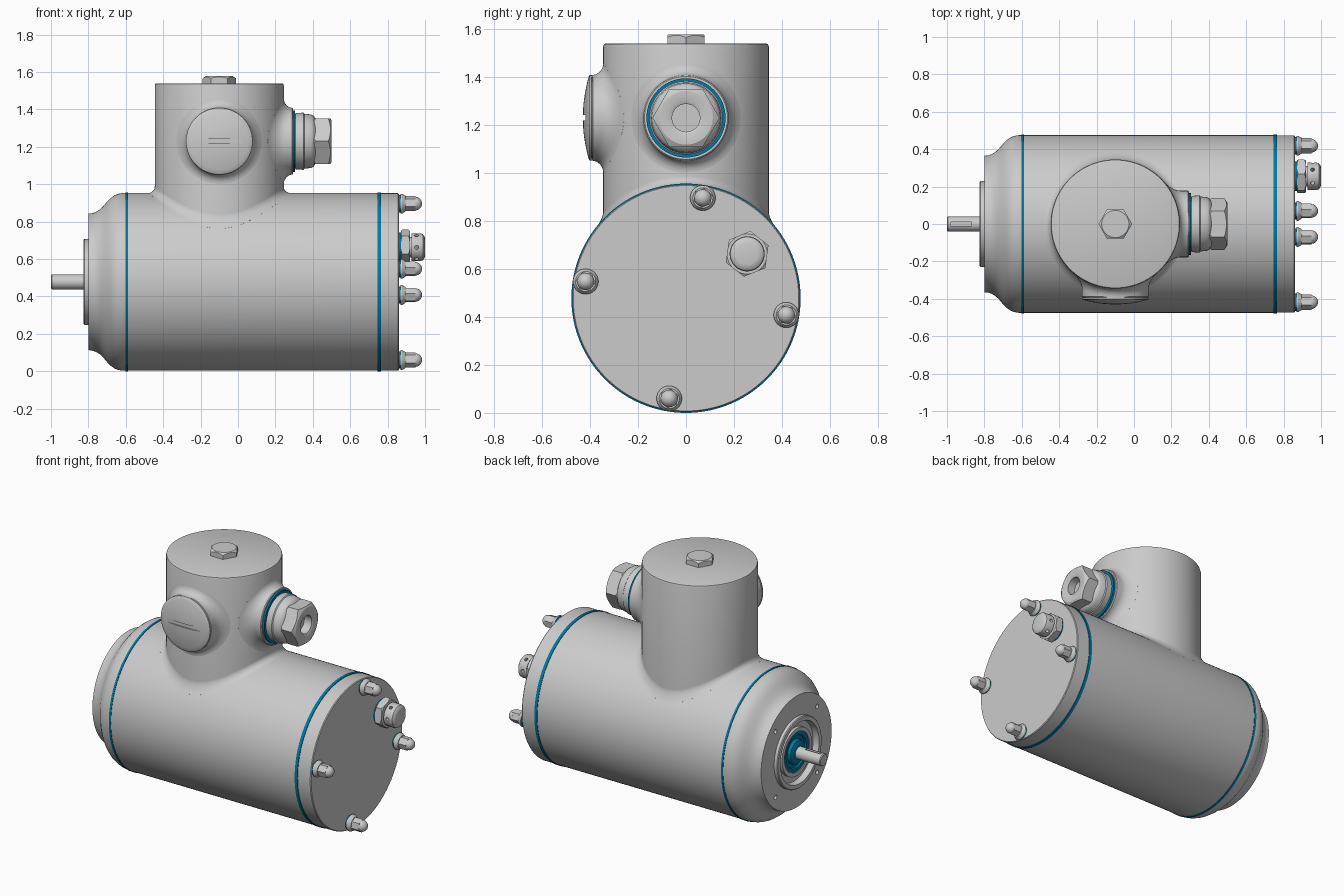
import bpy, bmesh
from math import sin, cos, pi, sqrt, radians
from mathutils import Matrix, Vector

if "Cube" in bpy.data.objects:
    bpy.data.objects.remove(bpy.data.objects["Cube"])

CZ = 0.478                      # height of the motor axis
TX, BZ, TR = -0.1, 1.23, 0.345  # tower x, boss height, tower radius

blue = bpy.data.materials.new("seal_blue")
blue.diffuse_color = (0.0, 0.19, 0.36, 1)
blue.use_nodes = True
blue.node_tree.nodes["Principled BSDF"].inputs["Base Color"].default_value = blue.diffuse_color


def frame(u, v, w, origin):
    m = Matrix((u, v, w)).transposed().to_4x4()
    m.translation = Vector(origin)
    return m


def along_x(x=0, y=0, z=CZ):
    return frame((0, 1, 0), (0, 0, 1), (1, 0, 0), (x, y, z))


def along_front(x, y, z):
    return frame((1, 0, 0), (0, 0, 1), (0, -1, 0), (x, y, z))


def loft(name, rings, m, seg=64, phase=0.0, R=None, mat=None, closed=False):
    """Turn rings (height, radius) about the local w axis. A third value True
    measures the height from a cylinder of radius R lying along local v."""
    bm = bmesh.new()
    loops = []
    for ring in rings:
        h, r = ring[:2]
        if r == 0:
            loops.append([bm.verts.new(m @ Vector((0, 0, h)))])
            continue
        loop = []
        for i in range(seg):
            a = phase + 2 * pi * i / seg
            u, v = r * cos(a), r * sin(a)
            w = h + (sqrt(R * R - u * u) if len(ring) > 2 else 0)
            loop.append(bm.verts.new(m @ Vector((u, v, w))))
        loops.append(loop)
    pairs = list(zip(loops, loops[1:]))
    if closed:
        pairs.append((loops[-1], loops[0]))
    for a, b in pairs:
        for i in range(seg):
            j = (i + 1) % seg
            if len(a) == 1:
                bm.faces.new((a[0], b[i], b[j]))
            elif len(b) == 1:
                bm.faces.new((a[i], a[j], b[0]))
            else:
                bm.faces.new((a[i], a[j], b[j], b[i]))
    bmesh.ops.recalc_face_normals(bm, faces=bm.faces)
    me = bpy.data.meshes.new(name)
    bm.to_mesh(me)
    bm.free()
    ob = bpy.data.objects.new(name, me)
    bpy.context.collection.objects.link(ob)
    if mat:
        me.materials.append(mat)
    return ob


def prism(name, w0, w1, r, m, seg=32, phase=0.0):
    return loft(name, [(w0, 0), (w0, r), (w1, r), (w1, 0)], m, seg, phase)


def tube(name, w0, w1, r0, r1, m, mat=None, seg=64):
    return loft(name, [(w0, r0), (w0, r1), (w1, r1), (w1, r0)], m, seg, mat=mat, closed=True)


def combine(ob, tool, op='DIFFERENCE'):
    mod = ob.modifiers.new("cut", 'BOOLEAN')
    mod.operation, mod.object, mod.solver = op, tool, 'EXACT'
    bpy.context.view_layer.objects.active = ob
    bpy.ops.object.modifier_apply(modifier=mod.name)
    bpy.data.objects.remove(tool)


def branch(name, R, r, f, top, m, seg=96):
    """Pipe branch with a fillet of size f where it meets a cylinder R."""
    rings = [(0, 0), (-0.012, r + f, True)]
    for i in range(9):
        a = pi / 2 * (1 - i / 8)
        rings.append((f * (1 - sin(a)), r + f * (1 - cos(a)), True))
    return loft(name, rings + top, m, seg, R=R)


# Motor housing with curved nose, flange face and bearing pocket
body = loft("motor_housing", [
    (-.785, 0), (-.785, .195), (-.825, .2), (-.825, .225), (-.82, .23), (-.8, .23),
    (-.8, .365), (-.78, .367), (-.76, .374), (-.74, .386), (-.72, .405), (-.70, .429),
    (-.68, .449), (-.66, .463), (-.64, .471), (-.615, .475), (.75, .475), (.75, 0)],
    along_x(), 128)
for k in range(4):
    a = radians(45 + 90 * k)
    combine(body, prism("hole_cutter", -.83, -.76, .014,
                        along_x(0, .305 * cos(a), CZ + .305 * sin(a)), 24))

# Rear cover and blue gaskets
loft("rear_cover", [(.755, 0), (.755, .474), (.855, .474), (.86, .47), (.86, 0)], along_x(), 128)
tube("front_gasket", -.602, -.588, .46, .478, along_x(), blue, 128)
tube("rear_gasket", .745, .765, .46, .478, along_x(), blue, 128)

# Shaft with keyway, seal and its retaining ring
shaft = loft("shaft", [(-.78, 0), (-.78, .04), (-.995, .04), (-1, .035), (-1, 0)], along_x(), 48)
key = prism("keyway_cutter", CZ + .024, CZ + .06, .01 * sqrt(2),
            Matrix.Translation((-.925, 0, 0)) @ Matrix.Diagonal((5.5, 1, 1, 1)), 4, pi / 4)
combine(shaft, key)
tube("seal_retainer", -.805, -.78, .13, .155, along_x())
loft("shaft_seal", [(-.78, .038), (-.78, .13), (-.8, .13), (-.8, .105), (-.79, .1), (-.79, .08),
                    (-.81, .075), (-.82, .055), (-.82, .038)], along_x(), mat=blue, closed=True)

# Terminal tower, blended into the housing, with hex bolt on top
branch("terminal_tower", .475, TR, .035,
       [(1.527 - CZ, TR), (1.537 - CZ, TR - .003), (1.54 - CZ, TR - .01), (1.54 - CZ, 0)],
       frame((0, 1, 0), (-1, 0, 0), (0, 0, 1), (TX, 0, CZ)), 128)
up = Matrix.Translation((TX, 0, 0))
bolt = prism("lid_bolt", 1.53, 1.578, .09, up, 6)
combine(bolt, loft("chamfer", [(1.5, 0), (1.5, .1), (1.558, .1), (1.58, .07), (1.58, 0)], up, 48),
        'INTERSECT')

# Front boss with domed, slotted plug
mf = along_front(TX, 0, BZ)
branch("plug_boss", TR, .178, .05, [(.388, .178), (.392, .174), (.392, 0)], mf)
dome = [(.43 - .025 * (k / 8) ** 2, .174 * k / 8) for k in range(8, -1, -1)]
plug = loft("blanking_plug", [(.385, 0), (.385, .17), (.394, .17), (.394, .178), (.402, .178)] + dome, mf)
combine(plug, prism("slot_cutter", .419, .45, .012 * sqrt(2),
                    mf @ Matrix.Diagonal((14, 1, 1, 1)), 4, pi / 4))

# Side boss with cable gland
mg = along_x(TX, 0, BZ)
branch("gland_boss", TR, .178, .05, [(.388, .178), (.393, .173), (.393, 0)], mg)
mx = along_x(0, 0, BZ)
tube("gland_gasket", .29, .306, .1, .165, mx, blue)
loft("gland_body", [(.29, 0), (.29, .145), (.306, .145), (.308, .15), (.35, .153), (.355, .147),
                    (.39, .143), (.405, .135), (.415, .12), (.415, 0)], mx)
nut = prism("gland_nut", .405, .52, .14, mx, 6)
combine(nut, loft("nut_shape", [(.4, 0), (.4, .126), (.42, .145), (.482, .142), (.5, .112), (.5, .07),
                                (.494, .058), (.44, .058), (.44, 0)], mx, 48), 'INTERSECT')

# Four acorn nuts on the rear cover
for k in range(4):
    a = radians(80.5 + 90 * k)
    m = along_x(.86, .424 * cos(a), CZ + .424 * sin(a))
    n = str(k + 1)
    tube("nut_washer_" + n, -.002, .012, .02, .046, m, blue, 32)
    loft("nut_flange_" + n, [(.01, 0), (.01, .053), (.018, .053), (.036, .042), (.036, 0)], m, 32)
    prism("nut_hex_" + n, .03, .09, .041, m, 6, a)
    cap = [(.088 + .036 * sin(t * pi / 12), .036 * cos(t * pi / 12)) for t in range(6)]
    loft("nut_dome_" + n, [(.08, 0), (.08, .036)] + cap + [(.124, 0)], m, 32)

# Breather plug on the rear cover
mv = along_x(.86, .255, .663)
tube("breather_gasket", -.002, .014, .04, .078, mv, blue)
hexa = prism("breather_hex", .012, .06, .096, mv, 6, radians(22))
combine(hexa, loft("chamfer", [(.01, 0), (.01, .086), (.02, .098), (.05, .098), (.06, .084), (.06, 0)],
                   mv, 48), 'INTERSECT')
vent = loft("breather_cap", [(.05, 0), (.05, .055), (.068, .055), (.068, .073), (.118, .073), (.128, .07),
                             (.137, .058), (.14, .045), (.14, 0)], mv)
for k in range(3):
    spin = mv @ Matrix.Translation((0, 0, .095)) @ Matrix.Rotation(pi / 3 * k, 4, 'Z')
    combine(vent, prism("vent_cutter", -.1, .1, .011, spin @ Matrix.Rotation(pi / 2, 4, 'Y'), 16))

# Smooth shading with crisp edges
for ob in bpy.context.scene.objects:
    ob.select_set(True)
    bpy.context.view_layer.objects.active = ob
bpy.ops.object.shade_smooth_by_angle(angle=radians(30))
